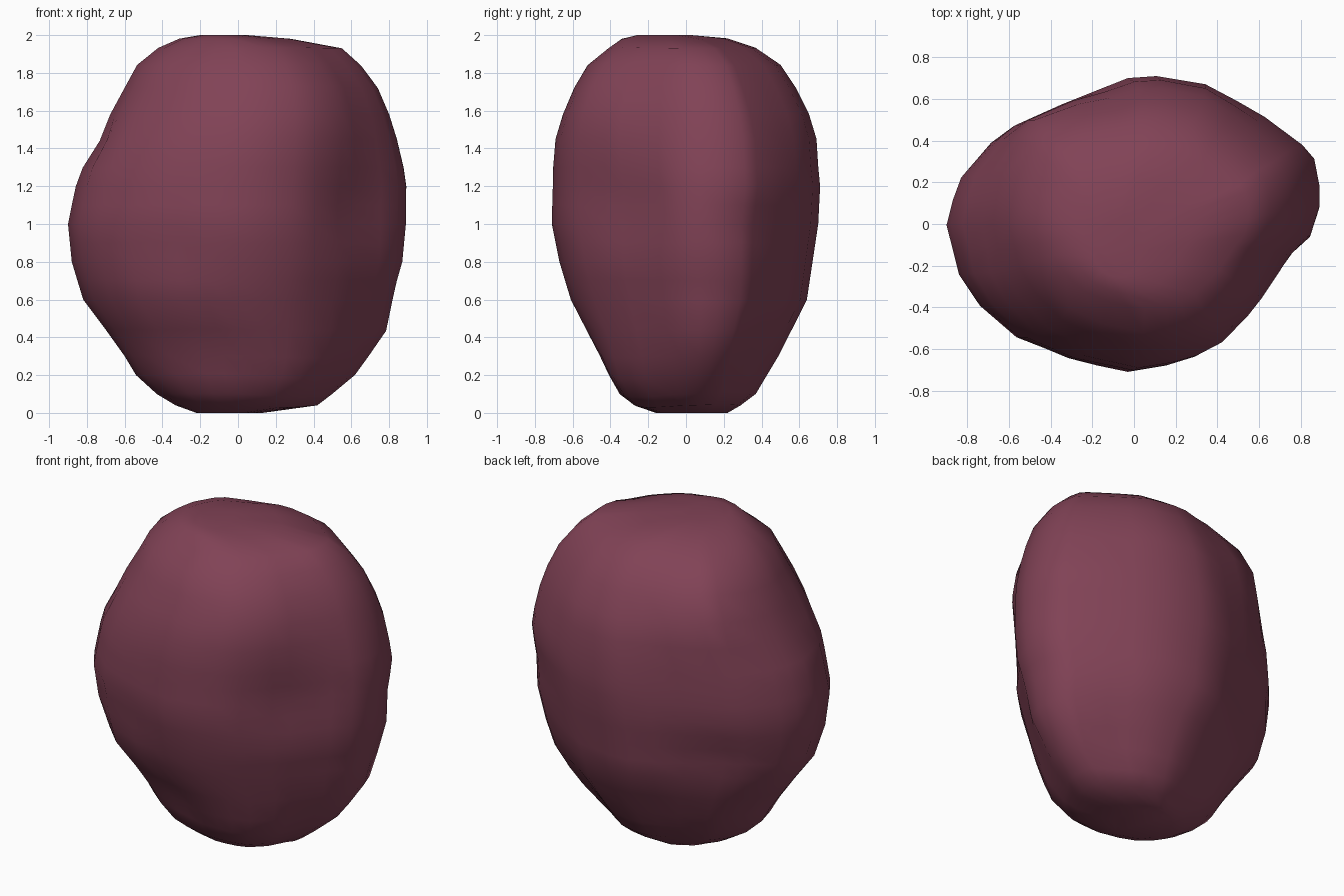
import bpy, bmesh, math
from mathutils import Vector

# Plan outline of the boulder, seen from above
OUTLINE = [(-.90, 0), (-.87, .12), (-.83, .23), (-.69, .40), (-.60, .47), (-.37, .57), (-.20, .64),
           (-.05, .70), (.09, .71), (.33, .67), (.48, .585), (.61, .50), (.80, .37), (.86, .31),
           (.89, .18), (.89, .08), (.85, -.06), (.77, -.15), (.63, -.36), (.55, -.44), (.41, -.57),
           (.28, -.64), (.15, -.68), (-.03, -.71), (-.18, -.68), (-.33, -.65), (-.57, -.55),
           (-.74, -.39), (-.84, -.24), (-.87, -.12)]
# Extents at each height: z, x min, x max, y min, y max
RINGS = [(0, -.22, .13, -.16, .22), (.04, -.33, .42, -.27, .29), (.10, -.43, .50, -.35, .37),
         (.20, -.54, .62, -.41, .43), (.30, -.60, .69, -.46, .49), (.44, -.70, .77, -.53, .56),
         (.60, -.82, .81, -.61, .64), (.70, -.85, .84, -.64, .655), (.80, -.88, .87, -.67, .67),
         (.90, -.89, .88, -.69, .685), (1.0, -.90, .89, -.71, .70), (1.1, -.88, .89, -.708, .705),
         (1.2, -.86, .89, -.705, .71), (1.3, -.83, .875, -.703, .70), (1.45, -.75, .84, -.69, .69),
         (1.58, -.68, .80, -.65, .65), (1.72, -.595, .74, -.59, .58), (1.84, -.53, .65, -.52, .50),
         (1.93, -.42, .55, -.41, .37), (1.98, -.31, .28, -.34, .22), (2.0, -.20, .05, -.26, .03)]
# Hollows (positive depth) and bulges (negative): x, y, z, radius, depth
DENTS = [(.65, -.36, 1.08, .25, .05), (.42, -.42, 1.6, .25, -.035), (.35, -.30, .18, .2, -.035),
         (-.42, -.58, .92, .16, .03), (-.42, -.5, .62, .12, -.02), (-.18, -.48, .28, .16, .03),
         (-.38, .42, 1.65, .28, -.10), (-.55, .46, .68, .22, .06), (-.70, -.05, 1.4, .15, .03),
         (.66, .45, 1.25, .22, -.02), (.80, .28, 1.0, .11, .025), (.74, .08, .5, .13, -.02),
         (.45, .36, .22, .20, .03)]

bm = bmesh.new()
n = len(OUTLINE)
rows = []
for z, x0, x1, y0, y1 in RINGS:
    row = []
    for x, y in OUTLINE:
        u, v = (x + .90) / 1.79, (y + .71) / 1.42
        row.append(bm.verts.new((x0 + u * (x1 - x0), y0 + v * (y1 - y0), z)))
    rows.append(row)
for a, b in zip(rows, rows[1:]):
    for i in range(n):
        j = (i + 1) % n
        bm.faces.new((a[i], a[j], b[j], b[i]))
bm.faces.new(rows[0])
bm.faces.new(rows[-1])
bmesh.ops.recalc_face_normals(bm, faces=bm.faces[:])
bm.normal_update()

# Press the hollows into the surface and raise the bulges
moves = []
for v in bm.verts:
    d = sum(depth * math.exp(-((v.co - Vector((x, y, z))).length / r) ** 2)
            for x, y, z, r, depth in DENTS)
    moves.append((v, v.normal * d))
for v, m in moves:
    if 0 < v.co.z < 2:
        v.co -= m
        v.co.z = min(max(v.co.z, .005), 1.995)

mesh = bpy.data.meshes.new("boulder")
bm.to_mesh(mesh)
bm.free()
rock = bpy.data.objects.new("boulder", mesh)
bpy.context.collection.objects.link(rock)
for p in mesh.polygons:
    p.use_smooth = True

mat = bpy.data.materials.new("dusty plum")
mat.diffuse_color = (.22, .055, .093, 1)
mesh.materials.append(mat)
